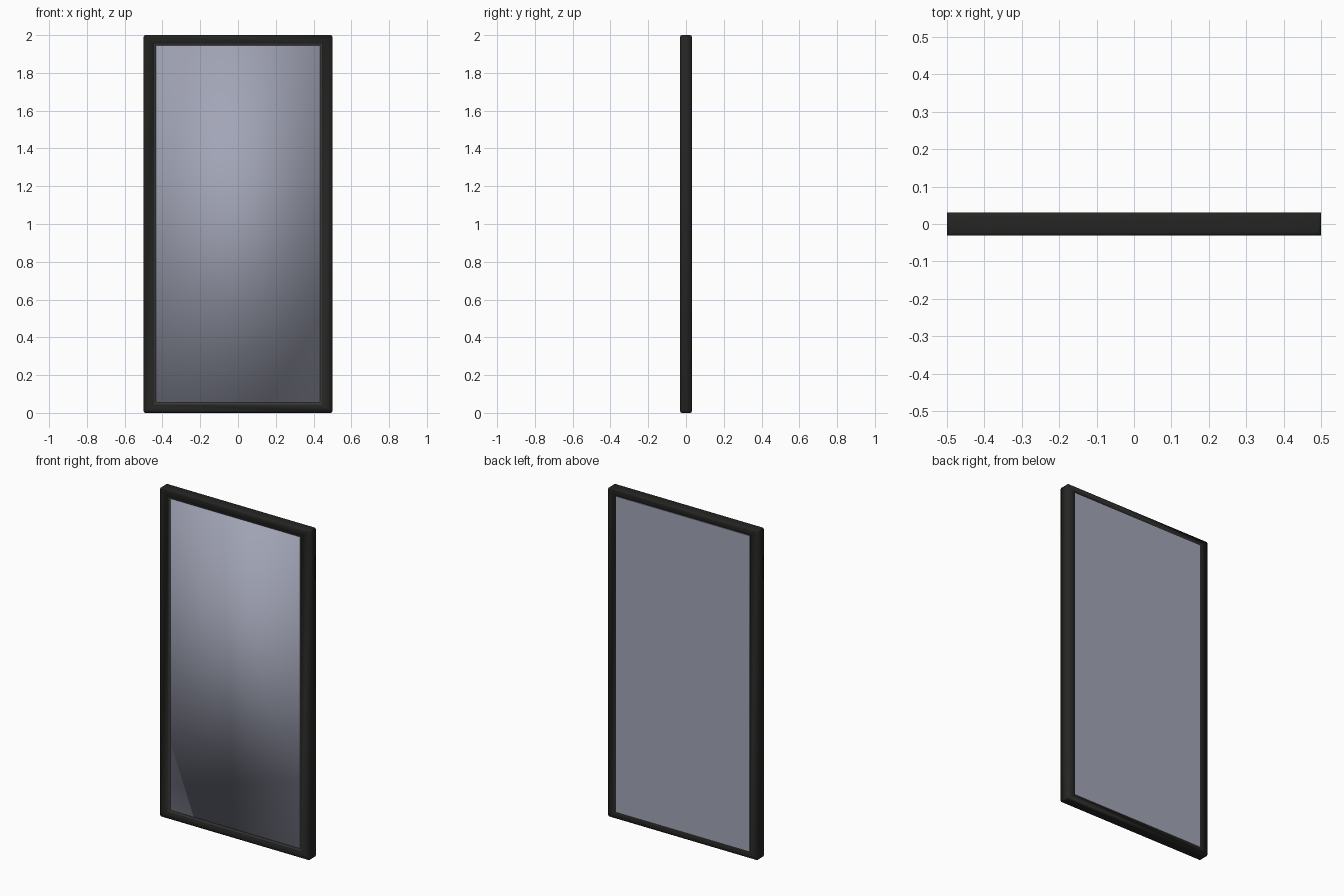
import bpy, bmesh

if "Cube" in bpy.data.objects:
    bpy.data.objects.remove(bpy.data.objects["Cube"])


def material(name, color):
    m = bpy.data.materials.new(name)
    m.diffuse_color = color
    m.use_nodes = True
    m.node_tree.nodes["Principled BSDF"].inputs["Base Color"].default_value = m.diffuse_color
    return m


def finish(name, bm, mat, smooth=False):
    bmesh.ops.recalc_face_normals(bm, faces=bm.faces)
    for f in bm.faces:
        f.smooth = smooth
    me = bpy.data.meshes.new(name)
    bm.to_mesh(me)
    bm.free()
    me.materials.append(mat)
    ob = bpy.data.objects.new(name, me)
    bpy.context.collection.objects.link(ob)
    return ob


def ring(profile):
    """Rectangular ring swept from a closed profile of (half x, half z, y)."""
    bm = bmesh.new()
    loops = [[bm.verts.new((sx * hx, y, 1 + sz * hz))
              for sx, sz in ((-1, -1), (1, -1), (1, 1), (-1, 1))]
             for hx, hz, y in profile]
    for a, b in zip(loops, loops[1:] + loops[:1]):
        for i in range(4):
            j = (i + 1) % 4
            bm.faces.new((a[i], a[j], b[j], b[i]))
    return bm


black = material("dark_frame", (0.018, 0.018, 0.017, 1))
trim = material("trim_grey", (0.04, 0.04, 0.042, 1))
tint = material("tinted_glass", (0.36, 0.375, 0.47, 0.6))

# Outer frame, softened around its top and bottom ends
bm = ring([(0.5, 1, -0.031), (0.5, 1, 0.031),
           (0.45, 0.96, 0.031), (0.445, 0.955, -0.031)])
ends = [e for e in bm.edges
        if abs(e.verts[0].co.z - e.verts[1].co.z) < 1e-4
        and abs(abs(e.verts[0].co.z - 1) - 1) < 1e-4]
bmesh.ops.bevel(bm, geom=ends, offset=0.01, segments=3, profile=0.5, affect='EDGES')
finish("frame", bm, black, smooth=True)

# Thin sloping bead holding the glass on the front
bm = ring([(0.447, 0.957, -0.030), (0.435, 0.945, -0.026),
           (0.435, 0.945, -0.020), (0.447, 0.957, -0.020)])
finish("glass_bead", bm, trim)

# Glass panel, nearly flush on both sides; soft front, crisp flat back
bm = bmesh.new()
bmesh.ops.create_cube(bm, size=1)
for v in bm.verts:
    v.co = (v.co.x * 0.894, 0.0025 + v.co.y * 0.055, 1 + v.co.z * 1.914)
for e in bm.edges:
    e.smooth = not all(v.co.y > 0 for v in e.verts)
finish("glass_panel", bm, tint, smooth=True)
